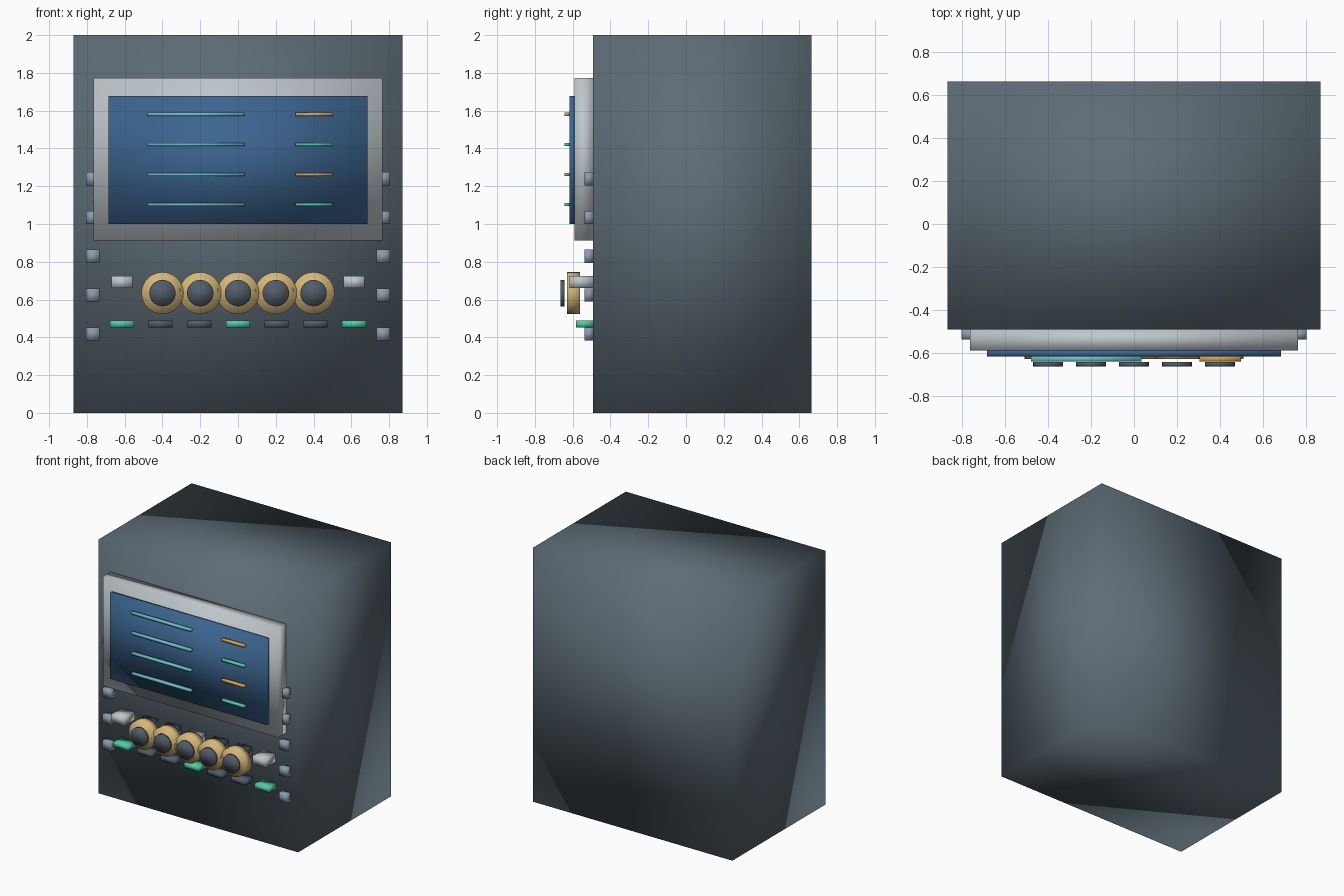
import bpy
import bmesh
from math import radians
from mathutils import Matrix, Vector

default = bpy.data.objects.get("Cube")
if default:
    bpy.data.objects.remove(default, do_unlink=True)


def material(name, r, g, b):
    m = bpy.data.materials.new(name)
    m.use_nodes = True
    m.diffuse_color = (r, g, b, 1)
    for node in m.node_tree.nodes:
        if node.type == 'BSDF_PRINCIPLED':
            node.inputs["Base Color"].default_value = (r, g, b, 1)
    return m


SLATE = material("slate casing", 0.11, 0.15, 0.18)
SILVER = material("silver", 0.52, 0.57, 0.60)
BLUE = material("screen blue", 0.045, 0.13, 0.28)
TEAL = material("teal", 0.15, 0.52, 0.58)
AMBER = material("amber", 0.68, 0.36, 0.08)
GREEN = material("green", 0.08, 0.62, 0.38)
BRASS = material("brass", 0.68, 0.48, 0.19)
STEEL = material("steel blue", 0.26, 0.33, 0.41)
DARK = material("dark grey", 0.085, 0.11, 0.14)

FRONT = -0.493  # casing front plane


def finish(name, bm, mat):
    mesh = bpy.data.meshes.new(name)
    bm.to_mesh(mesh)
    bm.free()
    mesh.materials.append(mat)
    mesh.shade_smooth()
    obj = bpy.data.objects.new(name, mesh)
    bpy.context.collection.objects.link(obj)
    return obj


def box(name, mat, x, y, z):
    """Box from (min, max) ranges on each axis."""
    bm = bmesh.new()
    centre = Vector([(a + b) / 2 for a, b in (x, y, z)])
    size = [b - a for a, b in (x, y, z)]
    bmesh.ops.create_cube(bm, size=1, matrix=Matrix.Translation(centre) @ Matrix.Diagonal((*size, 1)))
    return finish(name, bm, mat)


def button(name, mat, x, z, width, height, front):
    return box(name, mat, (x - width / 2, x + width / 2), (front, FRONT),
               (z - height / 2, z + height / 2))


def disc(name, mat, x, z, radius, front, back):
    """Cylinder lying along y."""
    bm = bmesh.new()
    place = Matrix.Translation((x, (front + back) / 2, z)) @ Matrix.Rotation(radians(90), 4, 'X')
    bmesh.ops.create_cone(bm, cap_ends=True, segments=32, radius1=radius,
                          radius2=radius, depth=back - front, matrix=place)
    return finish(name, bm, mat)


# Casing, screen frame and screen
box("casing", SLATE, (-0.87, 0.87), (FRONT, 0.665), (0, 2))
box("screen_frame", SILVER, (-0.765, 0.765), (-0.59, FRONT), (0.913, 1.772))
box("screen", BLUE, (-0.685, 0.685), (-0.617, -0.59), (1.0, 1.677))

# Readout bars on the screen
for i in range(4):
    z = 1.58 - i * 0.159
    span = (z - 0.009, z + 0.009)
    box(f"long_bar_{i + 1}", TEAL, (-0.48, 0.035), (-0.642, -0.617), span)
    box(f"short_bar_{i + 1}", GREEN if i % 2 else AMBER, (0.305, 0.5), (-0.642, -0.617), span)

# Row of dials
for i in range(5):
    x = (i - 2) * 0.2
    disc(f"dial_ring_{i + 1}", BRASS, x, 0.634, 0.111, -0.63, -0.56)
    disc(f"dial_cap_{i + 1}", DARK, x, 0.634, 0.07, -0.665, -0.643)

# Two rows of keys, every third one accented
for i in range(7):
    x = (i - 3) * 0.205
    accent = i % 3 == 0
    button(f"upper_key_{i + 1}", SILVER if accent else DARK, x, 0.692, 0.112, 0.064, -0.617)
    button(f"lower_key_{i + 1}", GREEN if accent else DARK, x, 0.471, 0.127, 0.038, -0.582)

# Side studs
for side, sign in (("left", 1), ("right", -1)):
    for i in range(5):
        button(f"{side}_stud_{i + 1}", STEEL, sign * 0.768, 1.24 - i * 0.2055, 0.072, 0.07, -0.538)
